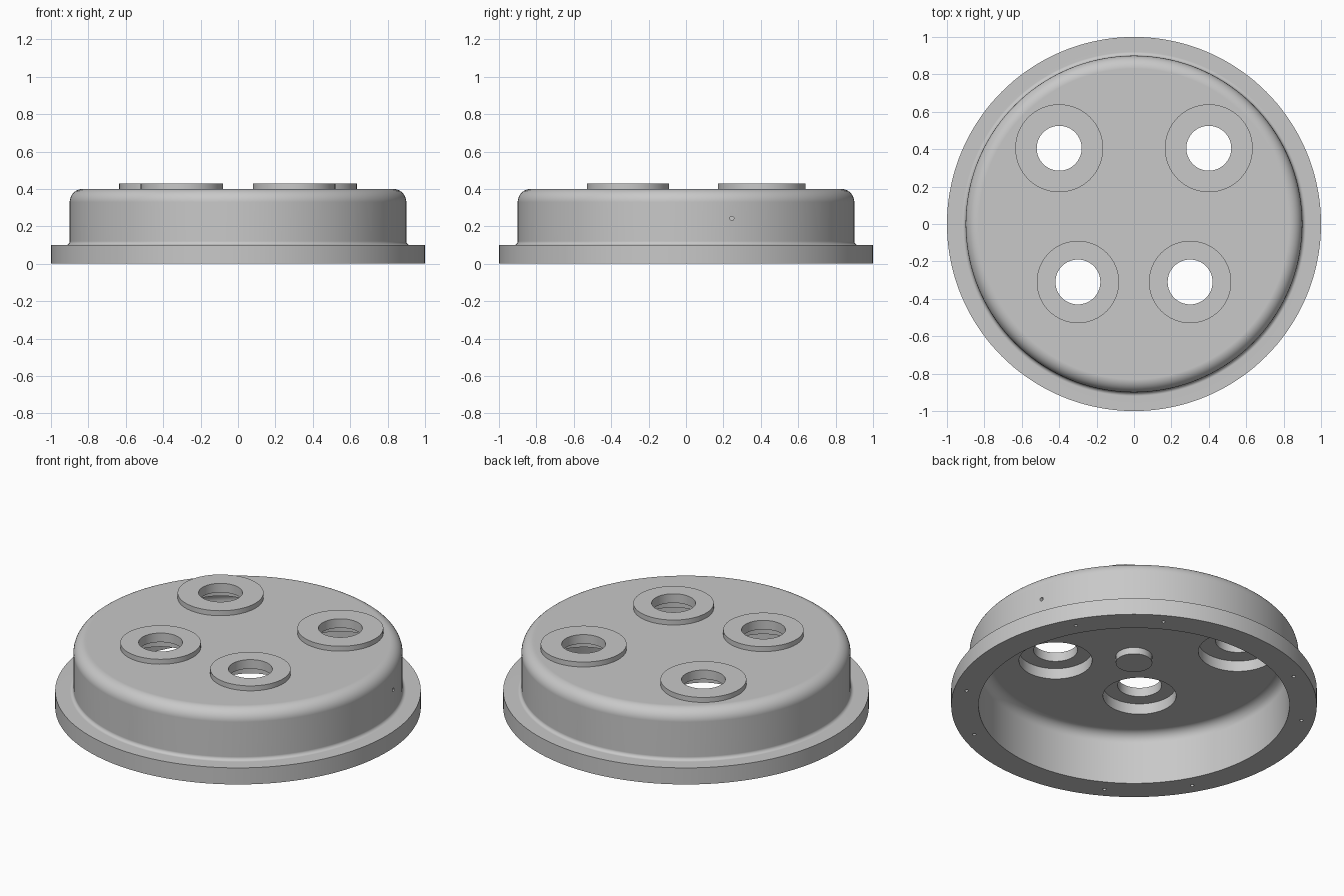
import bpy, bmesh
from math import sin, cos, pi, radians
from mathutils import Vector, Matrix

cube = bpy.data.objects.get("Cube")
if cube:
    bpy.data.objects.remove(cube)

grey = bpy.data.materials.new("plain grey")
grey.use_nodes = True
colour = (0.58, 0.58, 0.58, 1)
grey.diffuse_color = colour
grey.node_tree.nodes["Principled BSDF"].inputs["Base Color"].default_value = colour


def finish(name, bm):
    bmesh.ops.recalc_face_normals(bm, faces=bm.faces)
    mesh = bpy.data.meshes.new(name)
    bm.to_mesh(mesh)
    bm.free()
    mesh.materials.append(grey)
    obj = bpy.data.objects.new(name, mesh)
    bpy.context.collection.objects.link(obj)
    return obj


def arc(cx, cz, r, start, end, n=8):
    angles = [radians(start + (end - start) * i / n) for i in range(n + 1)]
    return [(cx + r * cos(a), cz + r * sin(a)) for a in angles]


def lathe(name, profile, steps=144):
    bm = bmesh.new()
    verts = [bm.verts.new((r, 0, z)) for r, z in profile]
    edges = [bm.edges.new(pair) for pair in zip(verts, verts[1:])]
    bmesh.ops.spin(bm, geom=verts + edges, cent=(0, 0, 0), axis=(0, 0, 1),
                   angle=2 * pi, steps=steps)
    bmesh.ops.remove_doubles(bm, verts=bm.verts, dist=0.0001)
    # Close the flat top and the ceiling with single faces
    bmesh.ops.holes_fill(bm, edges=[e for e in bm.edges if e.is_boundary], sides=0)
    return finish(name, bm)


def cylinders(name, specs, segments=64, turn=Matrix()):
    """Each spec is x, y, radius, bottom and top."""
    bm = bmesh.new()
    for x, y, r, low, high in specs:
        place = turn @ Matrix.Translation((x, y, (low + high) / 2))
        bmesh.ops.create_cone(bm, cap_ends=True, segments=segments, radius1=r,
                              radius2=r, depth=high - low, matrix=place)
    return finish(name, bm)


def combine(body, tool, operation):
    mod = body.modifiers.new(tool.name, 'BOOLEAN')
    mod.operation, mod.solver, mod.object = operation, 'EXACT', tool
    bpy.context.view_layer.objects.active = body
    bpy.ops.object.modifier_apply(modifier=mod.name)
    bpy.data.objects.remove(tool)


# Flanged shell with rounded shoulder and hollow underside
outside = [(0.85, 0), (1, 0), (1, 0.1)] + arc(0.92, 0.12, 0.02, 270, 180, 5) \
    + arc(0.83, 0.33, 0.07, 0, 90)
inside = arc(0.79, 0.25, 0.06, 90, 0)
cover = lathe("cover", inside + outside)

# Raised bosses on top, and a round stud below the ceiling
ports = [(side * x, y, r) for x, y, r in ((0.4, 0.405, 0.235), (0.3, -0.31, 0.22))
         for side in (-1, 1)]
combine(cover, cylinders("bosses", [(x, y, r, 0.36, 0.43) for x, y, r in ports]), 'UNION')
combine(cover, cylinders("stud", [(0, 0, 0.1, 0.27, 0.35)]), 'UNION')

# Wide pockets from below, narrower holes through the top
combine(cover, cylinders("pockets", [(x, y, r - 0.02, 0.2, 0.375) for x, y, r in ports]),
        'DIFFERENCE')
combine(cover, cylinders("port_holes", [(x, y, 0.12, 0.3, 0.5) for x, y, r in ports]),
        'DIFFERENCE')

# Blind screw holes under the flange
angles = [radians(90 * q + a) for q in range(4) for a in (30, 60)]
screws = [(0.93 * cos(a), 0.93 * sin(a), 0.01, -0.05, 0.06) for a in angles]
combine(cover, cylinders("screw_holes", screws, 16), 'DIFFERENCE')

# Small vent through the left wall
sideways = Matrix.Translation((0, 0.245, 0.243)) @ Matrix.Rotation(pi / 2, 4, 'Y')
combine(cover, cylinders("vent", [(0, 0, 0.011, 0.75, 1)], 16, sideways), 'DIFFERENCE')

# Smooth walls with crisp rims
bpy.ops.object.select_all(action='DESELECT')
cover.select_set(True)
bpy.context.view_layer.objects.active = cover
bpy.ops.object.shade_smooth_by_angle(angle=radians(30))
weighted = cover.modifiers.new("even_shading", 'WEIGHTED_NORMAL')
weighted.keep_sharp = True
